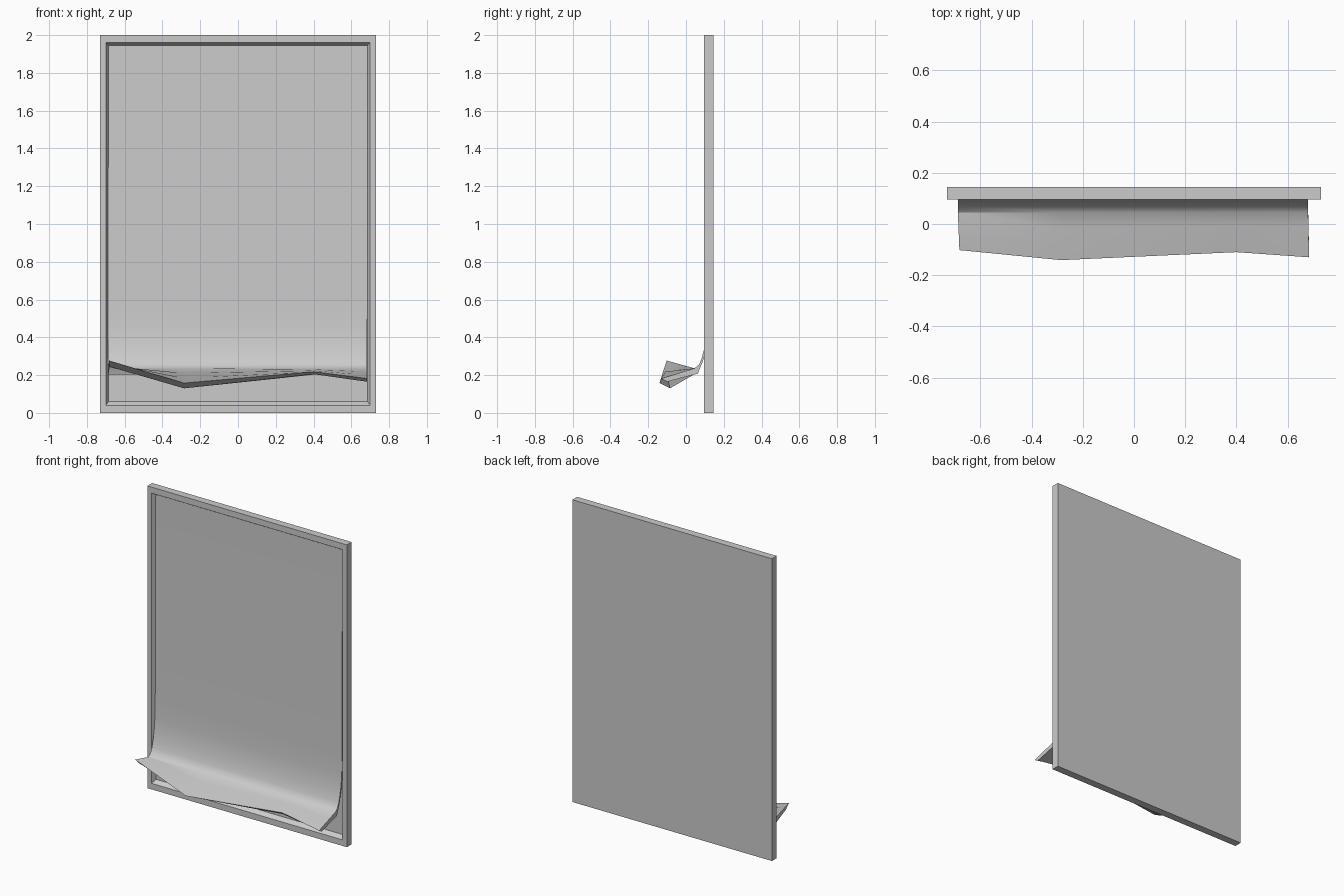
import bpy, bmesh, math
from mathutils import Vector

if "Cube" in bpy.data.objects:
    bpy.data.objects.remove(bpy.data.objects["Cube"], do_unlink=True)

grey = bpy.data.materials.new("light_grey")
grey.use_nodes = True
colour = (0.6, 0.6, 0.6, 1)
grey.diffuse_color = colour
grey.node_tree.nodes["Principled BSDF"].inputs["Base Color"].default_value = colour


def make_object(name, bm):
    bmesh.ops.recalc_face_normals(bm, faces=bm.faces[:])
    mesh = bpy.data.meshes.new(name)
    bm.to_mesh(mesh)
    bm.free()
    mesh.materials.append(grey)
    obj = bpy.data.objects.new(name, mesh)
    bpy.context.collection.objects.link(obj)
    return obj


def loft(bm, loops):
    """Bridge closed loops in order and cap both ends."""
    rings = [[bm.verts.new(p) for p in loop] for loop in loops]
    n = len(rings[0])
    for a, b in zip(rings, rings[1:]):
        for i in range(n):
            j = (i + 1) % n
            bm.faces.new((a[i], a[j], b[j], b[i]))
    bm.faces.new(rings[0])
    bm.faces.new(rings[-1])


def rectangle(half_width, bottom, top, y):
    return [(-half_width, y, bottom), (half_width, y, bottom),
            (half_width, y, top), (-half_width, y, top)]


# Frame: slab with a raised rim and sloped inner walls around a recessed back
bm = bmesh.new()
loft(bm, [rectangle(0.73, 0, 2, 0.145), rectangle(0.73, 0, 2, 0.095),
          rectangle(0.70, 0.04, 1.96, 0.095), rectangle(0.685, 0.06, 1.945, 0.122)])
make_object("frame", bm)

# Sheet: lies on the back panel, its lower end peels forward to an uneven edge
upper = [(0.120, 1.945), (0.117, 0.60), (0.113, 0.46), (0.106, 0.39), (0.095, 0.335),
         (0.082, 0.285), (0.068, 0.255), (0.045, 0.236)]
under = [(0.04, 0.202), (0.062, 0.207), (0.09, 0.275), (0.112, 0.38), (0.121, 0.60), (0.121, 1.945)]

# Each section: x at the root, x at the edge, edge (y, z), lower lip (y, z)
sections = [(-0.688, -0.682, (-0.102, 0.277), (-0.070, 0.245)),
            (-0.285, -0.285, (-0.141, 0.158), (-0.085, 0.130)),
            (0.400, 0.400, (-0.110, 0.218), (-0.100, 0.205)),
            (0.680, 0.684, (-0.130, 0.182), (-0.100, 0.165))]

bm = bmesh.new()
loops = []
for root_x, edge_x, edge, lip in sections:
    loop = [(root_x, y, z) for y, z in upper]
    root = Vector(loop[-1])
    tip = Vector((edge_x, *edge))
    loop += [root.lerp(tip, t) for t in (0.33, 0.67, 1)]
    loop.append((edge_x, *lip))
    loop += [(root_x, y, z) for y, z in under]
    loops.append(loop)
loft(bm, loops)
sheet = make_object("peeling_sheet", bm)

bpy.ops.object.select_all(action='DESELECT')
sheet.select_set(True)
bpy.context.view_layer.objects.active = sheet
bpy.ops.object.shade_smooth_by_angle(angle=math.radians(30))
